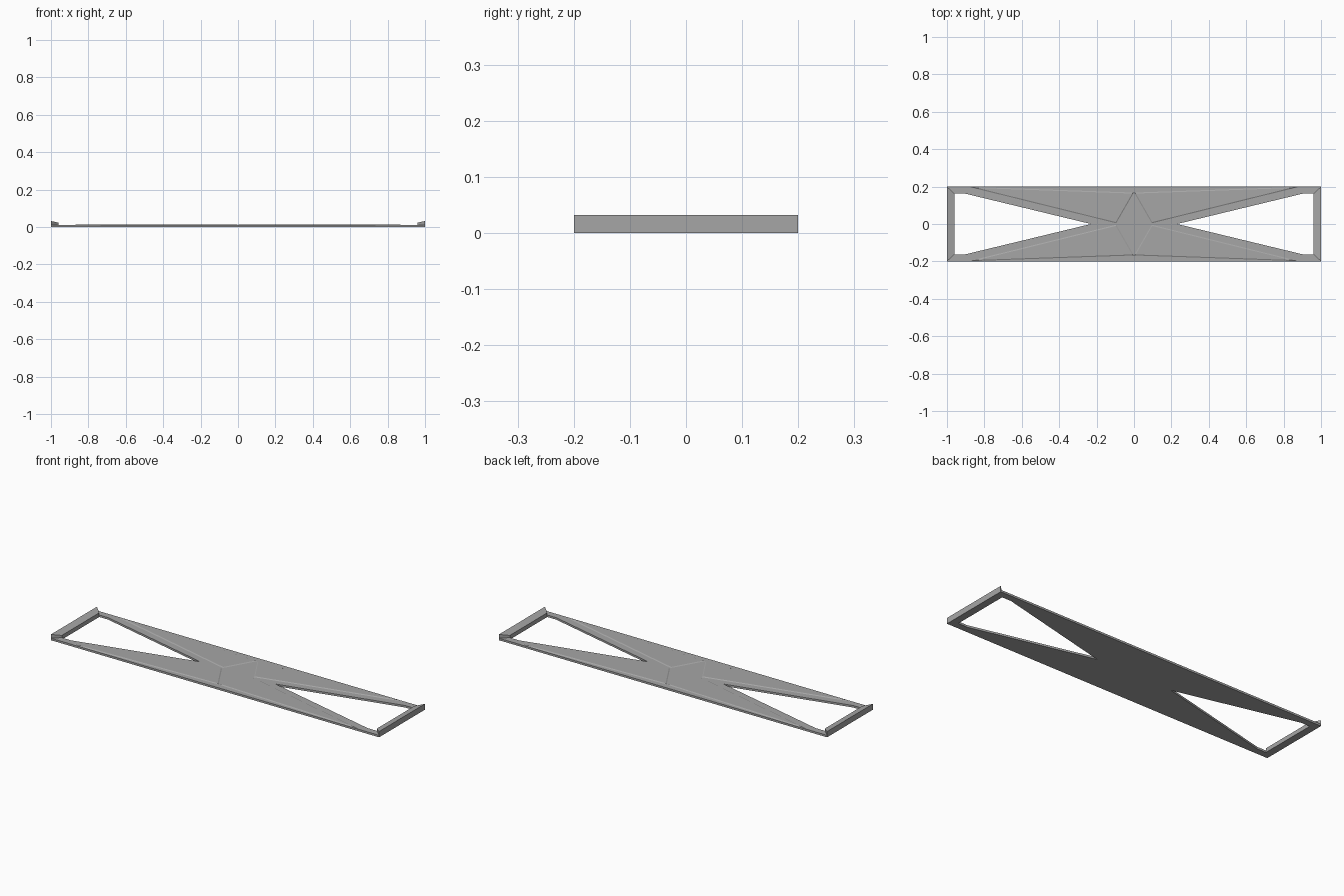
import bpy, bmesh

if "Cube" in bpy.data.objects:
    bpy.data.objects.remove(bpy.data.objects["Cube"])

grey = bpy.data.materials.new("dark_grey")
grey.diffuse_color = (0.38, 0.38, 0.38, 1)
grey.use_nodes = True
grey.node_tree.nodes["Principled BSDF"].inputs["Base Color"].default_value = grey.diffuse_color


def quarter_part(name, bottom, top):
    """Solid between two matching outlines, mirrored to all four quarters."""
    bm = bmesh.new()
    lo = [bm.verts.new(p) for p in bottom]
    hi = [bm.verts.new(p) for p in top]
    n = len(lo)
    bm.faces.new(lo[::-1])
    bm.faces.new(hi)
    for i in range(n):
        j = (i + 1) % n
        a, b = bottom[i], bottom[j]
        # leave the mirror seams open
        if (a[0] == 0 and b[0] == 0) or (a[1] == 0 and b[1] == 0):
            continue
        bm.faces.new((lo[i], lo[j], hi[j], hi[i]))
    bmesh.ops.triangulate(bm, faces=[f for f in bm.faces if len(f.verts) > 4])
    mesh = bpy.data.meshes.new(name)
    bm.to_mesh(mesh)
    bm.free()
    mesh.materials.append(grey)
    obj = bpy.data.objects.new(name, mesh)
    bpy.context.collection.objects.link(obj)
    mod = obj.modifiers.new("mirror", 'MIRROR')
    mod.use_axis = (True, True, False)
    mod.merge_threshold = 0.0002
    return obj


def at(points, z):
    return [(x, y, z) for x, y in points]


BASE, PANEL = 0.011, 0.014

# flat plate with a pointed opening at each end
plate = [(0, 0), (0.23, 0), (0.905, 0.163), (0.96, 0.163), (0.96, 0),
         (1, 0), (1, 0.2), (0, 0.2)]
quarter_part("base_plate", at(plate, 0), at(plate, BASE))

# thin raised triangular panels with gently sloping sides
foot = [(0.095, 0.004), (0.885, 0.199), (0.0005, 0.168)]
crest = [(0.0977, 0.0103), (0.833, 0.192), (0.0099, 0.1628)]
quarter_part("raised_panel", at(foot, BASE), at(crest, PANEL))

# end lips, sloping up to the outer edge with mitred corners
lip = [(0.96, 0), (1, 0), (1, 0.2), (0.96, 0.163)]
lip_top = [(x, y, 0.032 if x == 1 else 0.023) for x, y in lip]
quarter_part("end_lip", at(lip, BASE), lip_top)
